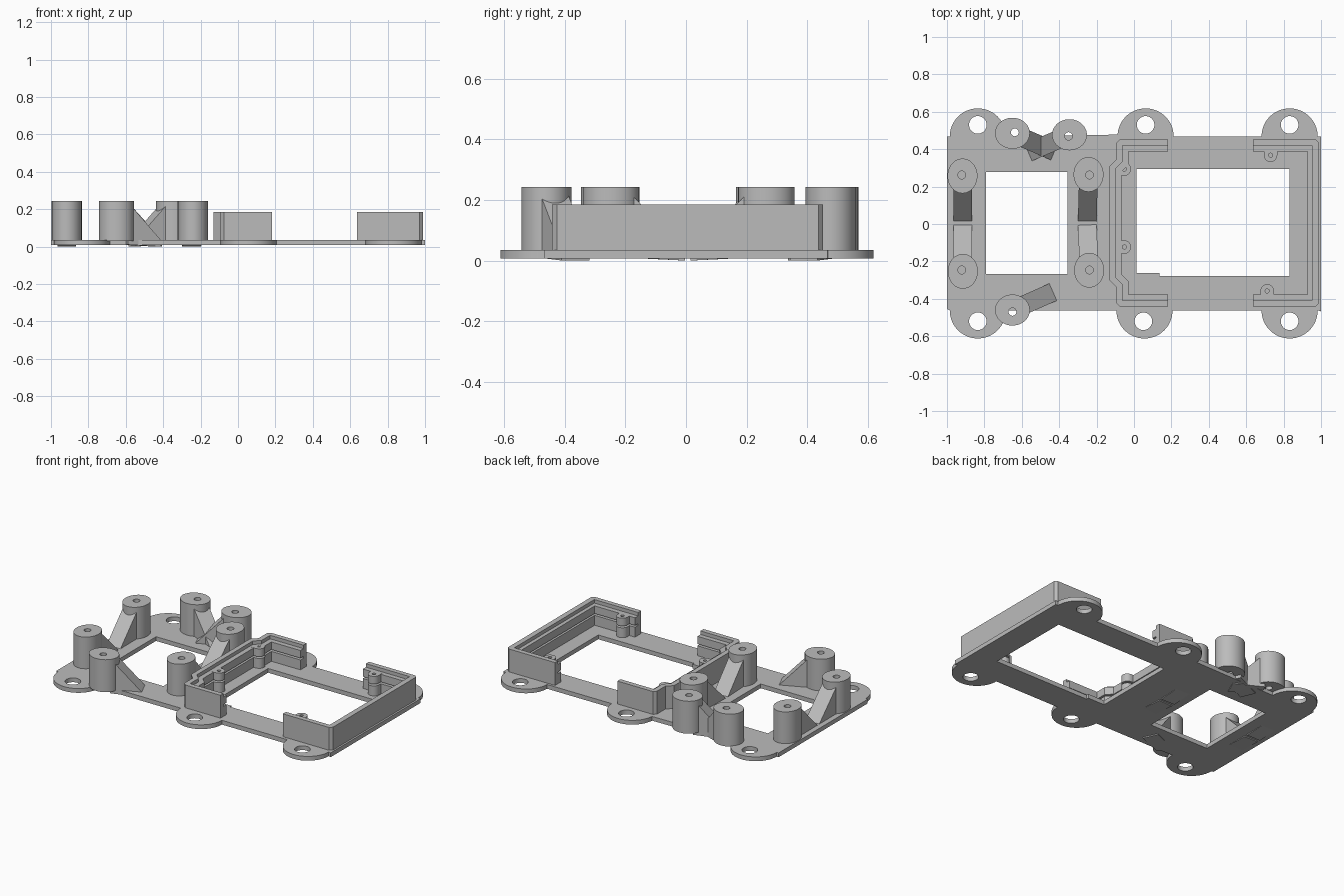
import bpy, bmesh
from math import pi, cos, sin
from mathutils import Vector

if "Cube" in bpy.data.objects:
    bpy.data.objects.remove(bpy.data.objects["Cube"], do_unlink=True)

GREY = (0.5, 0.5, 0.5, 1)
mat = bpy.data.materials.new("plain grey")
mat.use_nodes = True
mat.diffuse_color = GREY
mat.node_tree.nodes["Principled BSDF"].inputs["Base Color"].default_value = GREY

BOTTOM, DECK, RIM, TOP = 0.007, 0.035, 0.185, 0.243


def arc(cx, cy, rx, ry=None, a0=0, a1=2 * pi, n=40):
    ry = ry or rx
    steps = n if abs(a1 - a0) > 6 else n + 1
    return [(cx + rx * cos(a0 + (a1 - a0) * i / n), cy + ry * sin(a0 + (a1 - a0) * i / n))
            for i in range(steps)]


def rect(x0, y0, x1, y1):
    return [(x0, y0), (x1, y0), (x1, y1), (x0, y1)]


def finish(obj):
    bm = bmesh.new()
    bm.from_mesh(obj.data)
    bmesh.ops.remove_doubles(bm, verts=bm.verts, dist=0.0001)
    bmesh.ops.recalc_face_normals(bm, faces=bm.faces)
    bm.to_mesh(obj.data)
    bm.free()
    obj.data.materials.clear()
    obj.data.materials.append(mat)
    bpy.ops.object.select_all(action="DESELECT")
    obj.select_set(True)
    bpy.context.view_layer.objects.active = obj
    bpy.ops.object.shade_smooth_by_angle(angle=0.5)


def slab(name, loops, z0, z1):
    """Flat profile with holes, extruded between two heights."""
    curve = bpy.data.curves.new(name, "CURVE")
    curve.dimensions = "2D"
    curve.fill_mode = "BOTH"
    curve.extrude = (z1 - z0) / 2
    for loop in loops:
        spline = curve.splines.new("POLY")
        spline.points.add(len(loop) - 1)
        for p, (x, y) in zip(spline.points, loop):
            p.co = (x, y, 0, 1)
        spline.use_cyclic_u = True
    obj = bpy.data.objects.new(name, curve)
    bpy.context.collection.objects.link(obj)
    bpy.ops.object.select_all(action="DESELECT")
    obj.select_set(True)
    bpy.context.view_layer.objects.active = obj
    bpy.ops.object.convert(target="MESH")
    obj = bpy.context.view_layer.objects.active
    for v in obj.data.vertices:
        v.co.z += (z0 + z1) / 2
    finish(obj)
    return obj


def ramp(name, centre, tip, width=0.1):
    """Wedge brace falling from a post's top centre to the deck."""
    c, t = Vector(centre), Vector(tip)
    d = (t - c).normalized()
    side = Vector((-d.y, d.x)) * width / 2
    bm = bmesh.new()
    ends = []
    for s in (side, -side):
        pts = [(c + s, BOTTOM + 0.003), (t + s, 0), (t + s, DECK), (c + s, TOP - 0.005)]
        ends.append([bm.verts.new((p.x, p.y, z)) for p, z in pts])
    a, b = ends
    bm.faces.new(a)
    bm.faces.new(b)
    for i in range(4):
        j = (i + 1) % 4
        bm.faces.new((a[i], a[j], b[j], b[i]))
    mesh = bpy.data.meshes.new(name)
    bm.to_mesh(mesh)
    bm.free()
    obj = bpy.data.objects.new(name, mesh)
    bpy.context.collection.objects.link(obj)
    finish(obj)


# Posts: centre, radii, bore centre, ramp tip
UP, FLAT = (0.08, 0.093), (0.093, 0.083)
posts = [
    ("left_back", (-0.917, 0.257), UP, (-0.921, 0.262), (-0.915, 0.016)),
    ("left_front", (-0.915, -0.253), UP, (-0.921, -0.246), (-0.915, -0.005)),
    ("middle_back", (-0.243, 0.265), UP, (-0.238, 0.262), (-0.25, 0.016)),
    ("middle_front", (-0.24, -0.247), UP, (-0.238, -0.246), (-0.25, -0.005)),
    ("corner_back", (-0.65, 0.485), FLAT, (-0.637, 0.49), (-0.425, 0.388)),
    ("side_back", (-0.345, 0.477), FLAT, (-0.35, 0.47), (-0.565, 0.383)),
    ("corner_front", (-0.65, -0.46), FLAT, (-0.65, -0.47), (-0.433, -0.364)),
]

# Base plate with rounded mounting ears, windows and holes
R = 0.15
outline = [(-1, -0.455)]
for x in (-0.835, 0.056, 0.832):
    outline += arc(x, -0.462, R, a0=pi, a1=2 * pi)
outline += [(1, -0.467), (1, 0.467)]
for x in (0.832, 0.062):
    outline += arc(x, 0.468, R, a0=0, a1=pi)
outline += [(-0.088, 0.478)] + arc(-0.835, 0.468, R, a0=0, a1=pi) + [(-1, 0.468)]
loops = [outline, rect(-0.79, -0.267, -0.355, 0.278),
         [(0.013, -0.262), (0.135, -0.262), (0.135, -0.278),
          (0.832, -0.278), (0.832, 0.294), (0.013, 0.294)]]
loops += [arc(x, 0.53, 0.047) for x in (-0.835, 0.062, 0.832)]
loops += [arc(x, -0.52, 0.047) for x in (-0.835, 0.05, 0.832)]
slab("base_plate", loops, BOTTOM, DECK)

# Posts and their braces
for name, c, r, bore, tip in posts:
    slab(name + "_post", [arc(*c, *r, n=48), arc(*bore, 0.021, n=20)], DECK - 0.005, TOP)
    # start the brace beside the bore so the bore stays open
    d = (Vector(tip) - Vector(c)).normalized()
    ramp(name + "_brace", Vector(c) + d * 0.045, tip)


# Open tray walls: outer lip and a lower inner ledge, split by a board groove
def left_wall(t):
    """Bracket profile of the left wall with thickness t."""
    half = [(0.182, 0.452), (-0.075, 0.452), (-0.093, 0.434), (-0.093, 0.348), (-0.131, 0.31)]
    inner = [(-0.131 + t, 0.31 - t / 2), (-0.093 + t, 0.348 - t / 2),
             (-0.093 + t, 0.452 - t), (0.182, 0.452 - t)]
    flip = [(x, -y + 0.01) for x, y in half[::-1]]
    flip_in = [(x, -y + 0.01) for x, y in inner[::-1]]
    return half + flip + flip_in + inner


def right_wall(t, e):
    """Bracket profile of the right wall, arms t thick and end e thick."""
    return [(0.635, 0.452), (0.97, 0.452), (0.988, 0.436), (0.988, -0.426), (0.97, -0.442),
            (0.635, -0.442), (0.635, -0.442 + t), (0.988 - e, -0.442 + t),
            (0.988 - e, 0.452 - t), (0.635, 0.452 - t)]


LEDGE, GROOVE = 0.162, (0.1, 0.112)
layers = [("lower", DECK - 0.002, GROOVE[0], True), ("groove", *GROOVE, False),
          ("upper", GROOVE[1], LEDGE, True), ("lip", LEDGE, RIM, False)]
for tag, z0, z1, thick in layers:
    slab("left_wall_" + tag, [left_wall(0.064 if thick else 0.032)], z0, z1)
    slab("right_wall_" + tag, [right_wall(0.064, 0.06) if thick else right_wall(0.032, 0.035)],
         z0, z1)

# Screw bosses on the inside of the walls
bosses = [("left_back", -0.052, 0.294, -1, 0), ("left_front", -0.052, -0.123, -1, 0),
          ("right_back", 0.73, 0.368, 0, 1), ("right_front", 0.712, -0.358, 0, -1)]
for name, x, y, dx, dy in bosses:
    turn = {(-1, 0): -pi / 2, (0, 1): pi, (0, -1): 0}[(dx, dy)]
    body = arc(x, y, 0.036, a0=turn, a1=turn + pi, n=16)
    body += [(body[-1][0] + dx * 0.03, body[-1][1] + dy * 0.03),
             (body[0][0] + dx * 0.03, body[0][1] + dy * 0.03)]
    bore = arc(x, y, 0.011, n=16)
    slab(name + "_boss_lower", [body, bore], DECK - 0.002, GROOVE[0])
    slab(name + "_boss_upper", [body, bore], GROOVE[1], LEDGE + 0.001)
